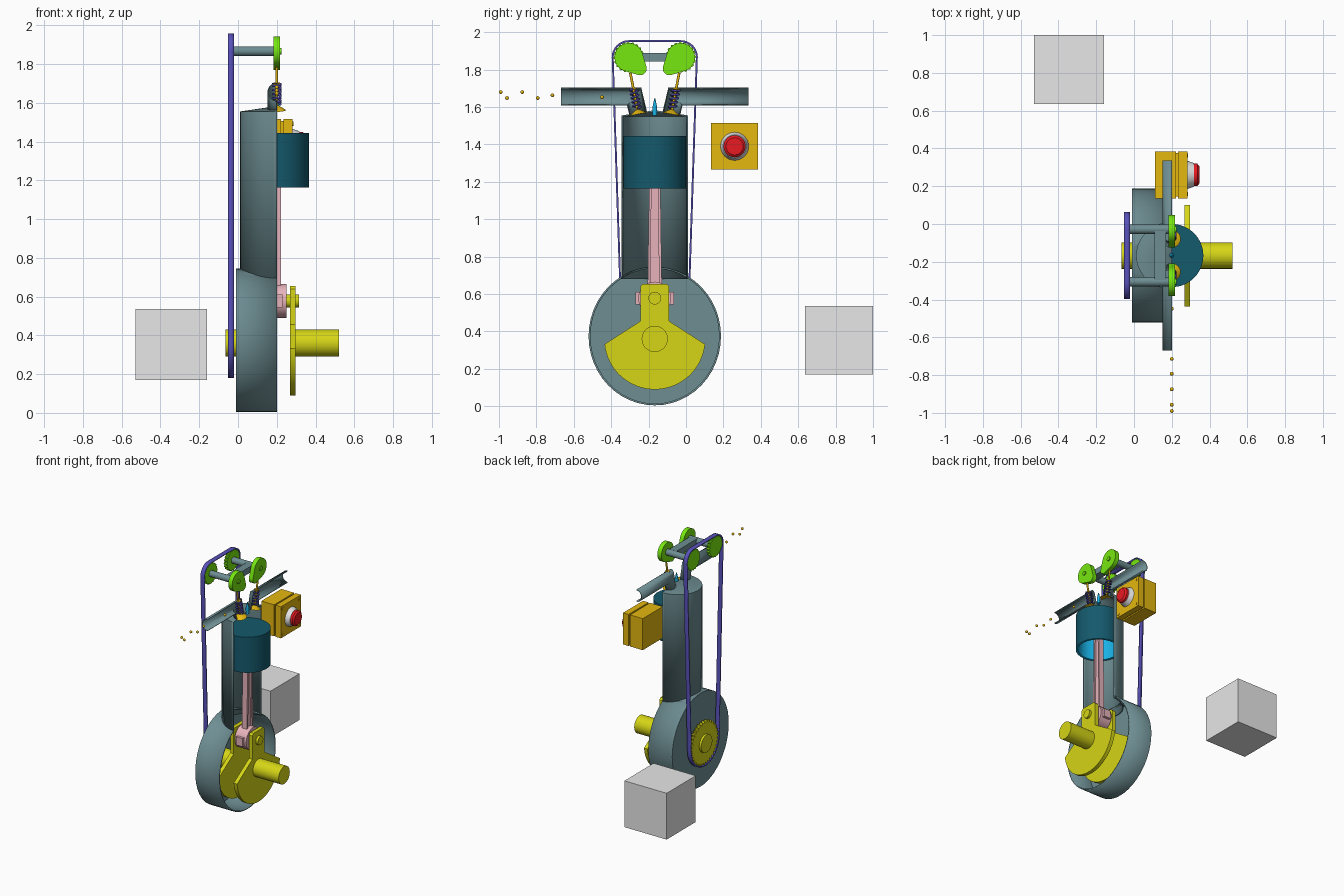
import bpy, bmesh
from math import pi, sin, cos, radians
from mathutils import Vector, geometry

cube = bpy.data.objects.get("Cube")
if cube:
    bpy.data.objects.remove(cube, do_unlink=True)


def material(name, *rgb):
    m = bpy.data.materials.new(name)
    m.use_nodes = True
    m.diffuse_color = (*rgb, 1)
    m.node_tree.nodes["Principled BSDF"].inputs["Base Color"].default_value = (*rgb, 1)
    return m


GREY = material("light grey", .8, .8, .8)
SLATE = material("slate", .155, .27, .29)
GOLD = material("gold yellow", .78, .48, .005)
LIME = material("crank yellow", .67, .67, .008)
GREEN = material("cam green", .18, .8, .005)
VIOLET = material("blue violet", .1, .085, .5)
PINK = material("rod pink", .8, .45, .5)
RED = material("button red", .8, .01, .015)
TEAL = material("dark teal", .007, .1, .15)
CYAN = material("bright cyan", .01, .45, .8)

CX, CY = .2, -.167          # section plane and engine axis
CRANK_Z, PIN_Z, WRIST_Z, CAM_Z = .36, .578, 1.345, 1.866


def finish(bm, name, *mats):
    bmesh.ops.recalc_face_normals(bm, faces=bm.faces[:])
    for f in bm.faces:
        f.smooth = True
    me = bpy.data.meshes.new(name)
    bm.to_mesh(me)
    bm.free()
    me.set_sharp_from_angle(angle=radians(35))
    for m in mats:
        me.materials.append(m)
    ob = bpy.data.objects.new(name, me)
    bpy.context.scene.collection.objects.link(ob)
    return ob


def rod(name, mat, a, b, r1, r2=None, n=32):
    a, b = Vector(a), Vector(b)
    bm = bmesh.new()
    bmesh.ops.create_cone(bm, cap_ends=True, segments=n, radius1=r1,
                          radius2=r1 if r2 is None else r2, depth=(b - a).length)
    turn = (b - a).to_track_quat('Z', 'Y')
    for v in bm.verts:
        v.co = turn @ v.co + (a + b) / 2
    return finish(bm, name, mat)


def axle(name, mat, x0, x1, y, z, r1, r2=None, n=32):
    return rod(name, mat, (x0, y, z), (x1, y, z), r1, r2, n)


def box(name, mat, lo, hi):
    bm = bmesh.new()
    bmesh.ops.create_cube(bm, size=1)
    for v in bm.verts:
        v.co = [(l + h) / 2 + c * (h - l) for l, h, c in zip(lo, hi, v.co)]
    return finish(bm, name, mat)


def plate(name, mat, pts, x0, x1, caps=(True, True)):
    """Extrude a (y, z) outline along x."""
    bm = bmesh.new()
    back = [bm.verts.new((x0, *p)) for p in pts]
    front = [bm.verts.new((x1, *p)) for p in pts]
    for i in range(len(pts)):
        j = (i + 1) % len(pts)
        bm.faces.new((back[i], back[j], front[j], front[i]))
    for ring, want in zip((back, front), caps):
        if want:
            bm.faces.new(ring)
    return finish(bm, name, mat)


def circle(y, z, r, n=48, rz=None):
    return [(y + r * cos(2 * pi * i / n), z + (rz or r) * sin(2 * pi * i / n)) for i in range(n)]


def hull(*circles):
    pts = [p for c in circles for p in circle(*c)]
    return [pts[i] for i in geometry.convex_hull_2d(pts)]


def shell(ob, thickness, offset=-1):
    m = ob.modifiers.new("wall", 'SOLIDIFY')
    m.thickness, m.offset = thickness, offset


def cut(ob, cutter):
    cutter.hide_render = True
    cutter.hide_set(True)
    m = ob.modifiers.new("cut", 'BOOLEAN')
    m.object, m.solver = cutter, 'EXACT'


def revolve(name, profile, mats, a0, a1, n, rx=1, inner_from=None):
    """Turn an (r, z) profile about the engine axis; later bands take the second material."""
    bm = bmesh.new()
    rings = []
    for i in range(n + 1):
        a = a0 + (a1 - a0) * i / n
        rings.append([bm.verts.new((CX + rx * r * cos(a), CY + r * sin(a), z)) for r, z in profile])
    for p, q in zip(rings, rings[1:]):
        for k in range(len(profile) - 1):
            f = bm.faces.new((p[k], q[k], q[k + 1], p[k + 1]))
            f.material_index = int(inner_from is not None and k >= inner_from)
    bmesh.ops.remove_doubles(bm, verts=bm.verts[:], dist=1e-5)
    return finish(bm, name, *mats)


# Loose cube
box("grey_block", GREY, (-.53, .635, .17), (-.16, 1, .537))

# Crankcase and cylinder, opened at the section plane
case = plate("crankcase", SLATE, circle(CY, .375, .354, rz=.37), -.01, CX, (True, False))
shell(case, .01)
cut(case, rod("case_cutter", SLATE, (CX + .005, CY, .6), (CX + .005, CY, .9), .17))
wall = revolve("cylinder_wall", [(.178, .68), (.178, 1.555), (0, 1.583)], [SLATE],
               pi / 2, 3 * pi / 2, 32, rx=1.06)
shell(wall, .009)

# Piston, hollow from below, with a cross hole
piston = revolve("piston", [(0, 1.445), (.167, 1.445), (.167, 1.163), (.15, 1.163), (.15, 1.415), (0, 1.415)],
                 [TEAL, CYAN], 0, 2 * pi, 64, inner_from=2)
cut(piston, axle("piston_cutter", TEAL, CX - .3, CX + .3, CY, WRIST_Z, .05))

# Connecting rod
axle("rod_big_end", PINK, .15, .25, CY, PIN_Z, .088)
box("rod_bolt_lugs", PINK, (.17, CY - .102, .545), (.23, CY + .102, .61))
axle("rod_small_end", PINK, .14, .26, CY, WRIST_Z, .049)
plate("rod_web", PINK, [(CY - .03, .64), (CY + .03, .64), (CY + .022, 1.33), (CY - .022, 1.33)], .19, .21)
for s, side in ((-1, "front"), (1, "rear")):
    plate("rod_flange_" + side, PINK, [(CY + s * .038, .64), (CY + s * .023, .64),
                                       (CY + s * .016, 1.33), (CY + s * .028, 1.33)], .178, .222)

# Crankshaft with two counterweighted webs
arc = [(CY + .27 * cos(a), CRANK_Z + .27 * sin(a))
       for a in (radians(-6 - 168 * i / 32) for i in range(33))]
web = arc + [(CY - .077, .455), (CY - .077, .64), (CY - .062, .655),
             (CY + .062, .655), (CY + .077, .64), (CY + .077, .455)]
plate("outer_web", LIME, web, .267, .297)
plate("inner_web", LIME, web, .103, .133)
axle("crank_pin", LIME, .085, .315, CY, PIN_Z, .034)
axle("output_shaft", LIME, .27, .522, CY, CRANK_Z, .07)
axle("rear_shaft", LIME, -.065, .11, CY, CRANK_Z, .07)


# Timing drive
def sprocket(name, mat, y, z, r, teeth):
    pts = []
    for i in range(teeth * 4):
        a, k = 2 * pi * i / (teeth * 4), r if i % 4 < 2 else r * .92
        pts.append((y + k * cos(a), z + k * sin(a)))
    plate(name, mat, pts, -.048, -.022)


sprocket("crank_sprocket", LIME, CY, CRANK_Z, .17, 36)
belt = plate("timing_belt", VIOLET, hull((CY, CRANK_Z, .175), (CY - .139, CAM_Z, .086),
                                         (CY + .139, CAM_Z, .086)), -.052, -.02, (False, False))
shell(belt, .01, 0)
box("camshaft_bridge", SLATE, (.108, CY - .13, CAM_Z - .024), (.17, CY + .13, CAM_Z + .024))


def half_pipe(name, path, r):
    """Sweep a half circle, open toward +x, along a (y, z) path."""
    bm = bmesh.new()
    pts = [Vector(p) for p in path]
    dirs = [(b - a).normalized() for a, b in zip(pts, pts[1:])]
    rings = []
    for i, p in enumerate(pts):
        d0, d1 = dirs[max(i - 1, 0)], dirs[min(i, len(dirs) - 1)]
        t = (d0 + d1).normalized()
        n = Vector((-t.y, t.x)) / t.dot(d0)
        rings.append([bm.verts.new((CX - r * sin(a), p.x + n.x * r * cos(a), p.y + n.y * r * cos(a)))
                      for a in (pi * k / 16 for k in range(17))])
    for p, q in zip(rings, rings[1:]):
        for k in range(16):
            bm.faces.new((p[k], p[k + 1], q[k + 1], q[k]))
    shell(finish(bm, name, SLATE), .006)


def spring(name, base, axis, length, r, turns):
    cu = bpy.data.curves.new(name, 'CURVE')
    cu.dimensions, cu.bevel_depth, cu.bevel_resolution = '3D', .0055, 2
    sp = cu.splines.new('POLY')
    n = turns * 16
    sp.points.add(n)
    turn = axis.to_track_quat('Z', 'Y')
    for i, p in enumerate(sp.points):
        a = 2 * pi * i / 16
        p.co = (*(base + turn @ Vector((r * cos(a), r * sin(a), length * i / n))), 1)
    cu.materials.append(VIOLET)
    bpy.context.scene.collection.objects.link(bpy.data.objects.new(name, cu))


# Valve gear and ports, one set on each side of the axis
for s, side in ((-1, "front"), (1, "rear")):
    cam_y = CY + s * .139
    sprocket("cam_sprocket_" + side, GREEN, cam_y, CAM_Z, .082, 20)
    axle("camshaft_" + side, SLATE, -.03, .19, cam_y, CAM_Z, .025)
    plate("cam_" + side, GREEN, hull((cam_y, CAM_Z, .076), (cam_y - s * .06, CAM_Z - .06, .036)), .182, .217)
    axle("cam_hub_" + side, GREEN, .175, .225, cam_y, CAM_Z, .016)
    base = Vector((CX, CY + s * .088, 1.562))
    axis = Vector((0, s * .19, .98)).normalized()
    rod("valve_head_" + side, GOLD, base, base + axis * .024, .047, .01)
    rod("valve_stem_" + side, GOLD, base, base + axis * .225, .007, n=16)
    rod("spring_retainer_" + side, GOLD, base + axis * .135, base + axis * .143, .018)
    spring("valve_spring_" + side, base + axis * .03, axis, .108, .02, 5)
    half_pipe("port_" + side, [(CY + s * .502, 1.655), (CY + s * .11, 1.655), (CY + s * .088, 1.562)], .048)

# Spark plug
rod("plug_body", CYAN, (CX, CY, 1.555), (CX, CY, 1.605), .013, n=16)
rod("plug_tip", CYAN, (CX, CY, 1.605), (CX, CY, 1.645), .011, .003, n=16)

# Push button box
BY, BZ = .26, 1.39
for name, x0, x1, h in (("box_body", .11, .222, .125), ("box_seam", .22, .236, .115), ("box_lid", .234, .282, .125)):
    box(name, GOLD, (x0, BY - h, BZ - h), (x1, BY + h, BZ + h))
for sy in (-1, 1):
    for sz in (-1, 1):
        axle("lid_screw", GOLD, .28, .287, BY + sy * .102, BZ + sz * .102, .011, n=16)
axle("button_collar", GREY, .28, .318, BY, BZ, .076, .062)
axle("button", RED, .315, .335, BY, BZ, .059)
axle("button_crown", RED, .335, .346, BY, BZ, .059, .046)

# Fuel droplets drifting into the port
for y, z in ((-.99, 1.68), (-.957, 1.648), (-.875, 1.68), (-.793, 1.648), (-.714, 1.663), (-.449, 1.652)):
    bm = bmesh.new()
    bmesh.ops.create_uvsphere(bm, u_segments=12, v_segments=8, radius=.01)
    bmesh.ops.translate(bm, verts=bm.verts[:], vec=(CX, y, z))
    finish(bm, "fuel_droplet", GOLD)
